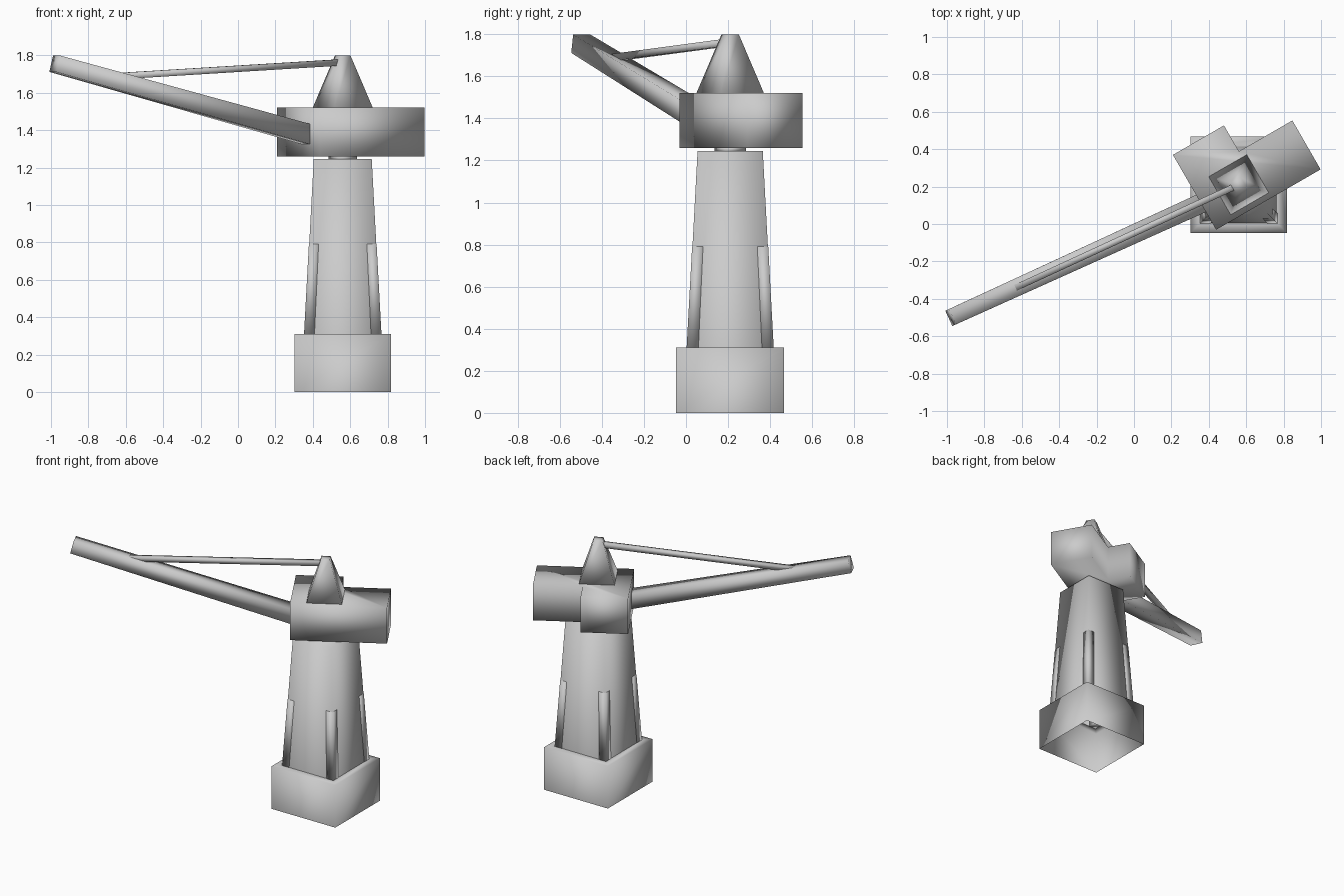
import bpy, math
from mathutils import Vector

if "Cube" in bpy.data.objects:
    bpy.data.objects.remove(bpy.data.objects["Cube"])

CX, CY = 0.56, 0.21          # tower axis
YAW = math.radians(30)       # cabin heading


def loft(name, rings, cap_start=True, cap_end=True):
    """Skin a list of equal-length point rings into a smooth-shaded object."""
    n = len(rings[0])
    verts = [tuple(p) for r in rings for p in r]
    faces = []
    for k in range(len(rings) - 1):
        for i in range(n):
            j = (i + 1) % n
            faces.append((k * n + i, k * n + j, (k + 1) * n + j, (k + 1) * n + i))
    if cap_start:
        faces.append(tuple(reversed(range(n))))
    if cap_end:
        faces.append(tuple(range((len(rings) - 1) * n, len(rings) * n)))
    mesh = bpy.data.meshes.new(name)
    mesh.from_pydata(verts, [], faces)
    mesh.update()
    mesh.shade_smooth()
    ob = bpy.data.objects.new(name, mesh)
    bpy.context.collection.objects.link(ob)
    return ob


def place(u, v, z, yaw=0.0):
    c, s = math.cos(yaw), math.sin(yaw)
    return (CX + u * c - v * s, CY + u * s + v * c, z)


def square(h, z, yaw=0.0, ox=0.0, oy=0.0):
    return [place(ox + a * h, oy + b * h, z, yaw)
            for a, b in ((-1, -1), (1, -1), (1, 1), (-1, 1))]


def beam(name, a, b, wa, wb):
    """Square bar between two points, level across its width."""
    a, b = Vector(a), Vector(b)
    d = (b - a).normalized()
    side = d.cross(Vector((0, 0, 1))).normalized()
    up = side.cross(d)
    ring = lambda p, w: [p + (side * i + up * j) * w / 2
                         for i, j in ((-1, -1), (1, -1), (1, 1), (-1, 1))]
    return loft(name, [ring(a, wa), ring(b, wb)])


# Hollow plinth, open underneath, with a ledge meeting the tower
loft("plinth", [square(0.257, 0), square(0.257, 0.31), square(0.205, 0.31)],
     cap_start=False, cap_end=False)

# Tapered tower
loft("tower", [square(0.205, 0.31), square(0.155, 1.245)], cap_start=False)

# Corner posts on the lower half of the tower
for sx in (-1, 1):
    for sy in (-1, 1):
        loft("corner_post", [square(0.028, 0.31, 0, sx * 0.179, sy * 0.179),
                             square(0.026, 0.79, 0, sx * 0.155, sy * 0.155)])

# Slewing pivot
loft("pivot", [square(0.055, 1.24, YAW), square(0.055, 1.265, YAW)])

# L-shaped machinery cabin
plan = [(-0.225, -0.148), (0.42, -0.148), (0.42, 0.154),
        (0.09, 0.154), (0.09, 0.314), (-0.225, 0.314)]
loft("cabin", [[place(u, v, z, YAW) for u, v in plan] for z in (1.26, 1.52)])

# Roof peak
loft("roof_peak", [square(0.119, 1.515, YAW), square(0.03, 1.8, YAW)])

# Jib and its tie bar
beam("jib", (-0.98, -0.50, 1.755), (0.42, 0.138, 1.363), 0.09, 0.106)
beam("tie_bar", (-0.70, -0.372, 1.685), (0.55, 0.205, 1.762), 0.034, 0.034)
